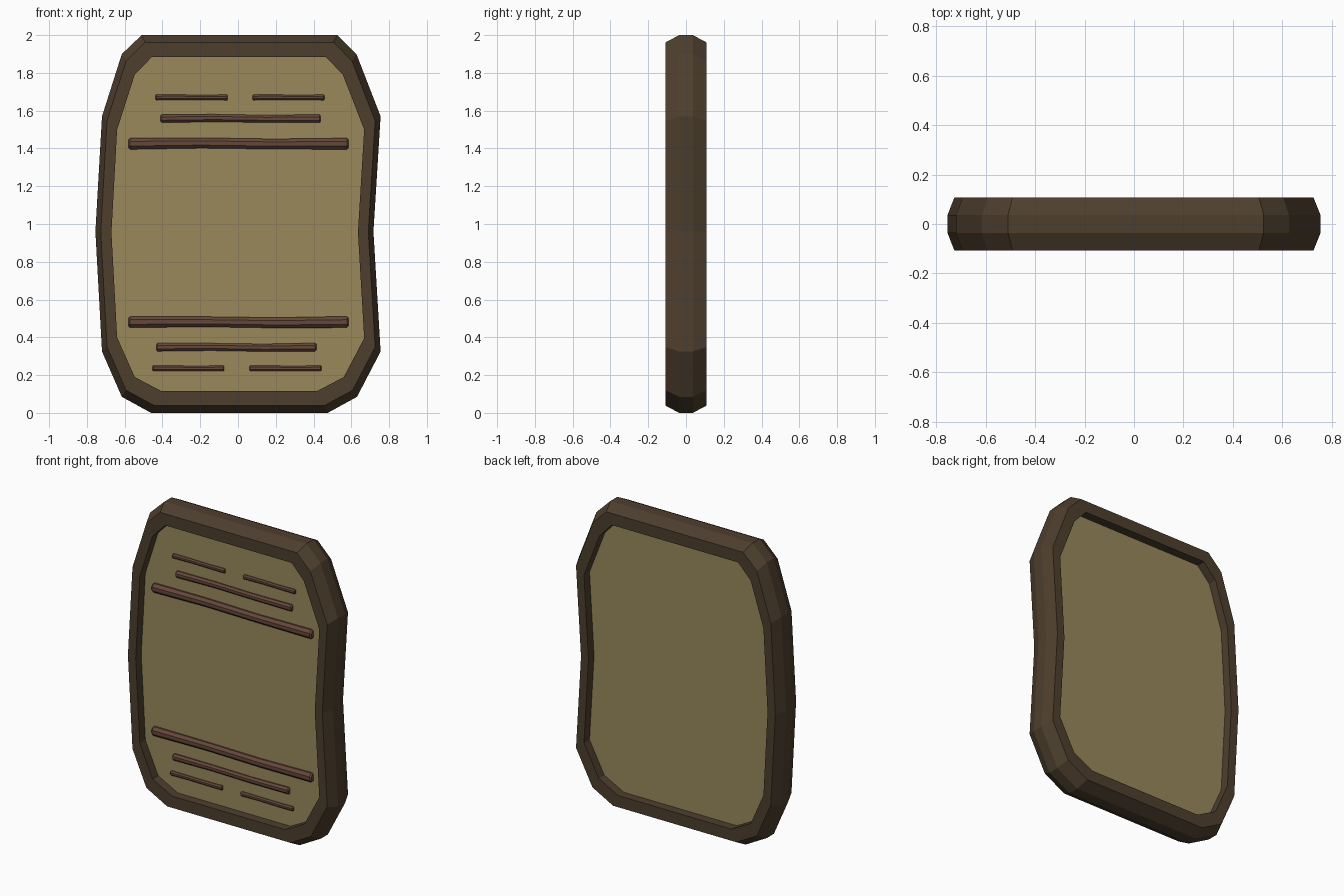
import bpy, bmesh, math

if "Cube" in bpy.data.objects:
    bpy.data.objects.remove(bpy.data.objects["Cube"])

# Outline corners: outer edge and inner opening, as (x, z), clockwise from top left
OUTER = [(-0.51, 2.0), (0.525, 2.0), (0.627, 1.9), (0.755, 1.57), (0.717, 0.96),
         (0.755, 0.325), (0.63, 0.085), (0.475, 0), (-0.46, 0), (-0.615, 0.085),
         (-0.72, 0.325), (-0.755, 0.96), (-0.72, 1.57), (-0.615, 1.9)]
INNER = [(-0.455, 1.885), (0.465, 1.885), (0.555, 1.79), (0.668, 1.5), (0.635, 0.955),
         (0.668, 0.395), (0.56, 0.19), (0.418, 0.115), (-0.405, 0.115), (-0.547, 0.19),
         (-0.64, 0.4), (-0.67, 0.955), (-0.64, 1.5), (-0.547, 1.79)]


def material(name, color):
    m = bpy.data.materials.new(name)
    m.diffuse_color = (*color, 1)
    m.use_nodes = True
    m.node_tree.nodes["Principled BSDF"].inputs["Base Color"].default_value = m.diffuse_color
    return m


def loft(name, rings, mat, closed=False):
    """Skin a list of equal-length rings of 3D points; cap the ends unless closed."""
    bm = bmesh.new()
    rows = [[bm.verts.new(p) for p in r] for r in rings]
    n = len(rows[0])
    pairs = list(zip(rows, rows[1:])) + ([(rows[-1], rows[0])] if closed else [])
    for a, b in pairs:
        for i in range(n):
            j = (i + 1) % n
            bm.faces.new((a[i], a[j], b[j], b[i]))
    if not closed:
        bm.faces.new(rows[0])
        bm.faces.new(rows[-1])
    bmesh.ops.recalc_face_normals(bm, faces=bm.faces)
    me = bpy.data.meshes.new(name)
    bm.to_mesh(me)
    bm.free()
    me.materials.append(mat)
    ob = bpy.data.objects.new(name, me)
    bpy.context.collection.objects.link(ob)
    return ob


def outline(t, y):
    """Outline blended from the outer edge (t=0) to the inner opening (t=1)."""
    return [(a + (c - a) * t, y, b + (d - b) * t)
            for (a, b), (c, d) in zip(OUTER, INNER)]


rim_mat = material("dark_wood", (0.075, 0.049, 0.027))
panel_mat = material("tan_panel", (0.32, 0.25, 0.105))
bar_mat = material("red_wood", (0.13, 0.063, 0.042))

# Bevelled frame around the panel
profile = [(0, -0.036), (1 / 3, -0.108), (1, -0.108), (1, 0.108), (1 / 3, 0.108), (0, 0.036)]
loft("frame", [outline(t, y) for t, y in profile], rim_mat, closed=True)

# Recessed panel, tucked slightly into the frame
PANEL_Y = -0.05
loft("panel", [outline(0.9, PANEL_Y), outline(0.9, -PANEL_Y)], panel_mat)


def bar(name, x0, x1, z, r, bend, flip):
    """Slightly bent octagonal strip with chamfered ends, half sunk in the panel."""
    tip = r * 0.3
    L = x1 - x0
    spine = [(x0, 0, 0.7), (x0 + tip, 0, 1), (x0 + L * 0.33, bend, 0.92),
             (x0 + L * 0.66, -bend * 0.4, 0.9), (x1 - tip, 0, 1), (x1, 0, 0.7)]
    rings = []
    for x, dz, s in spine:
        ring = []
        for k in range(8):
            a = math.pi / 8 + k * math.pi / 4
            px, pz = x, z + dz + r * s * 1.08 * math.sin(a)
            if flip:  # half turn about the panel centre
                px, pz = 0.005 - px, 1.906 - pz
            ring.append((px, PANEL_Y + r * s * 1.08 * math.cos(a), pz))
        rings.append(ring)
    loft(name, rings, bar_mat)


# Upper strips, repeated half-turned as the lower strips
for side, flip in (("upper", False), ("lower", True)):
    bar(side + "_long_strip", -0.58, 0.585, 1.425, 0.030, 0.004, flip)
    bar(side + "_medium_strip", -0.41, 0.437, 1.558, 0.022, 0.003, flip)
    bar(side + "_short_strip_left", -0.437, -0.055, 1.670, 0.015, 0.001, flip)
    bar(side + "_short_strip_right", 0.078, 0.457, 1.670, 0.015, 0.001, flip)
